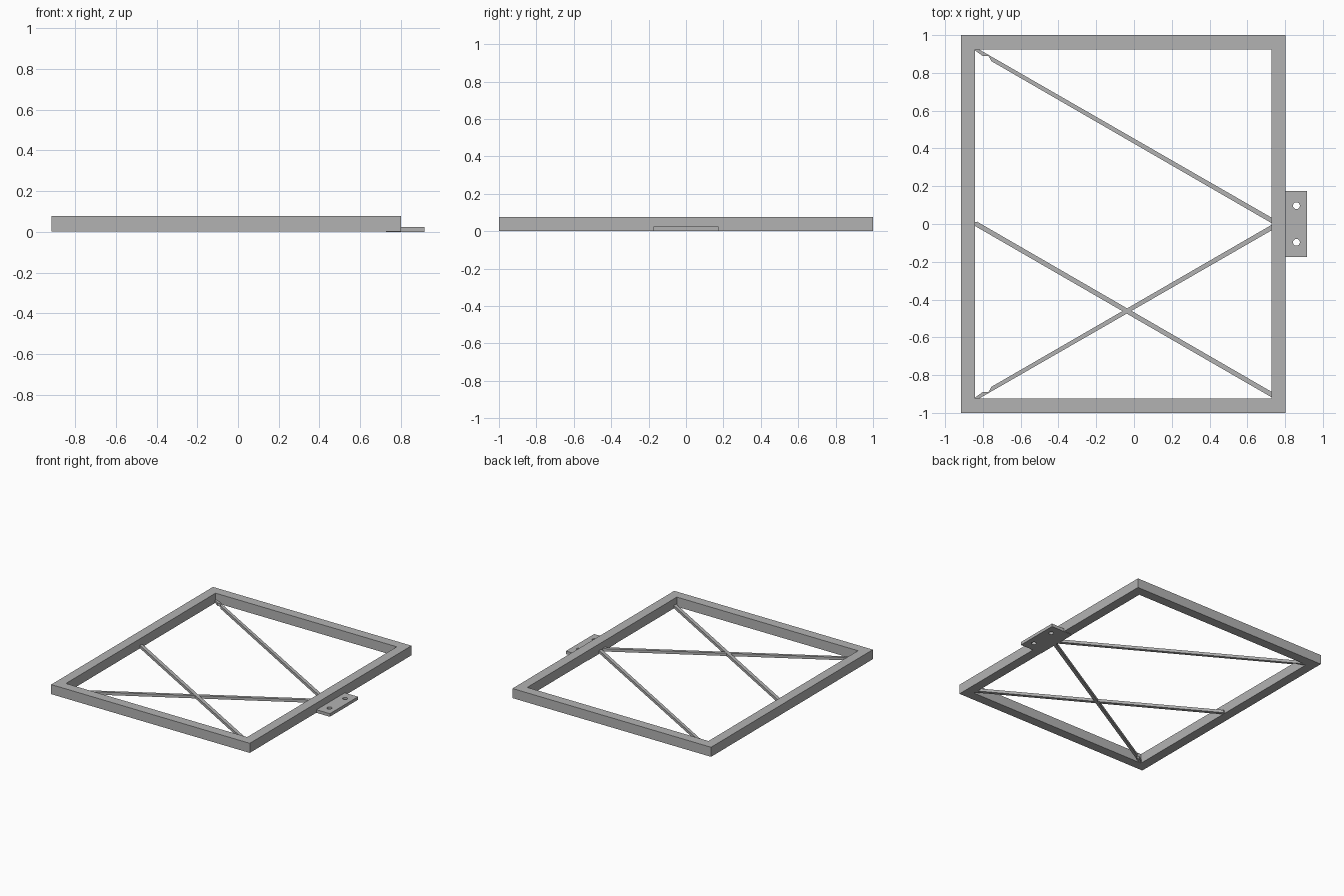
import bpy
import math

cube = bpy.data.objects.get("Cube")
if cube:
    bpy.data.objects.remove(cube, do_unlink=True)

steel = bpy.data.materials.new("grey_steel")
steel.use_nodes = True
steel.diffuse_color = (0.45, 0.45, 0.45, 1)
steel.node_tree.nodes["Principled BSDF"].inputs["Base Color"].default_value = (0.45, 0.45, 0.45, 1)


def rect(x0, y0, x1, y1):
    return [(x0, y0), (x1, y0), (x1, y1), (x0, y1)]


def circle(cx, cy, r, n=24):
    return [(cx + r * math.cos(2 * math.pi * i / n),
             cy + r * math.sin(2 * math.pi * i / n)) for i in range(n)]


def slab(name, outlines, z0, z1):
    """Extrude flat outlines (later ones are holes) between two heights."""
    curve = bpy.data.curves.new(name, 'CURVE')
    curve.dimensions = '2D'
    curve.fill_mode = 'BOTH'
    curve.extrude = (z1 - z0) / 2
    for pts in outlines:
        spline = curve.splines.new('POLY')
        spline.points.add(len(pts) - 1)
        for p, (x, y) in zip(spline.points, pts):
            p.co = (x, y, 0, 1)
        spline.use_cyclic_u = True
    temp = bpy.data.objects.new(name + "_outline", curve)
    bpy.context.collection.objects.link(temp)
    bpy.context.view_layer.update()
    deps = bpy.context.evaluated_depsgraph_get()
    mesh = bpy.data.meshes.new_from_object(temp.evaluated_get(deps))
    bpy.data.objects.remove(temp, do_unlink=True)
    bpy.data.curves.remove(curve)
    mesh.name = name
    mesh.materials.clear()
    mesh.materials.append(steel)
    for poly in mesh.polygons:
        poly.use_smooth = False
    obj = bpy.data.objects.new(name, mesh)
    obj.location.z = (z0 + z1) / 2
    bpy.context.collection.objects.link(obj)
    return obj


LEFT, RIGHT, RAIL = -0.917, 0.802, 0.075
IN_L, IN_R, IN_Y = LEFT + RAIL, RIGHT - RAIL, 1 - RAIL

# Rectangular frame of square rails
slab("frame", [rect(LEFT, -1, RIGHT, 1), rect(IN_L, -IN_Y, IN_R, IN_Y)], 0.002, 0.077)

# Mounting plate with two bolt holes, tucked under the rail
slab("mounting_plate", [rect(IN_R, -0.174, 0.917, 0.174),
                        circle(0.86, 0.097, 0.018), circle(0.86, -0.097, 0.018)], 0, 0.024)

# Diagonal braces; h is half the brace width measured along y
h = 0.0145


def notched(s):
    """Brace from the mounting rail to a corner, cut away at the corner end."""
    pts = [(IN_R, 0.02 - h), (IN_R, 0.02 + h), (IN_L + 0.02, IN_Y),
           (IN_L, IN_Y), (IN_L, IN_Y - 0.006), (-0.80, 0.889),
           (-0.77, 0.889), (-0.755, 0.862)]
    return [(x, s * y) for x, y in pts]


slab("brace_back", [notched(1)], 0.003, 0.025)
slab("brace_front", [notched(-1)], 0.003, 0.025)
slab("brace_cross", [[(IN_L, 0.004 - h), (IN_L, 0.004 + h * 0.4), (IN_L + 0.012, 0.012),
                      (IN_R, -0.902 + h), (IN_R, -0.902 - h)]], 0.0035, 0.0255)
